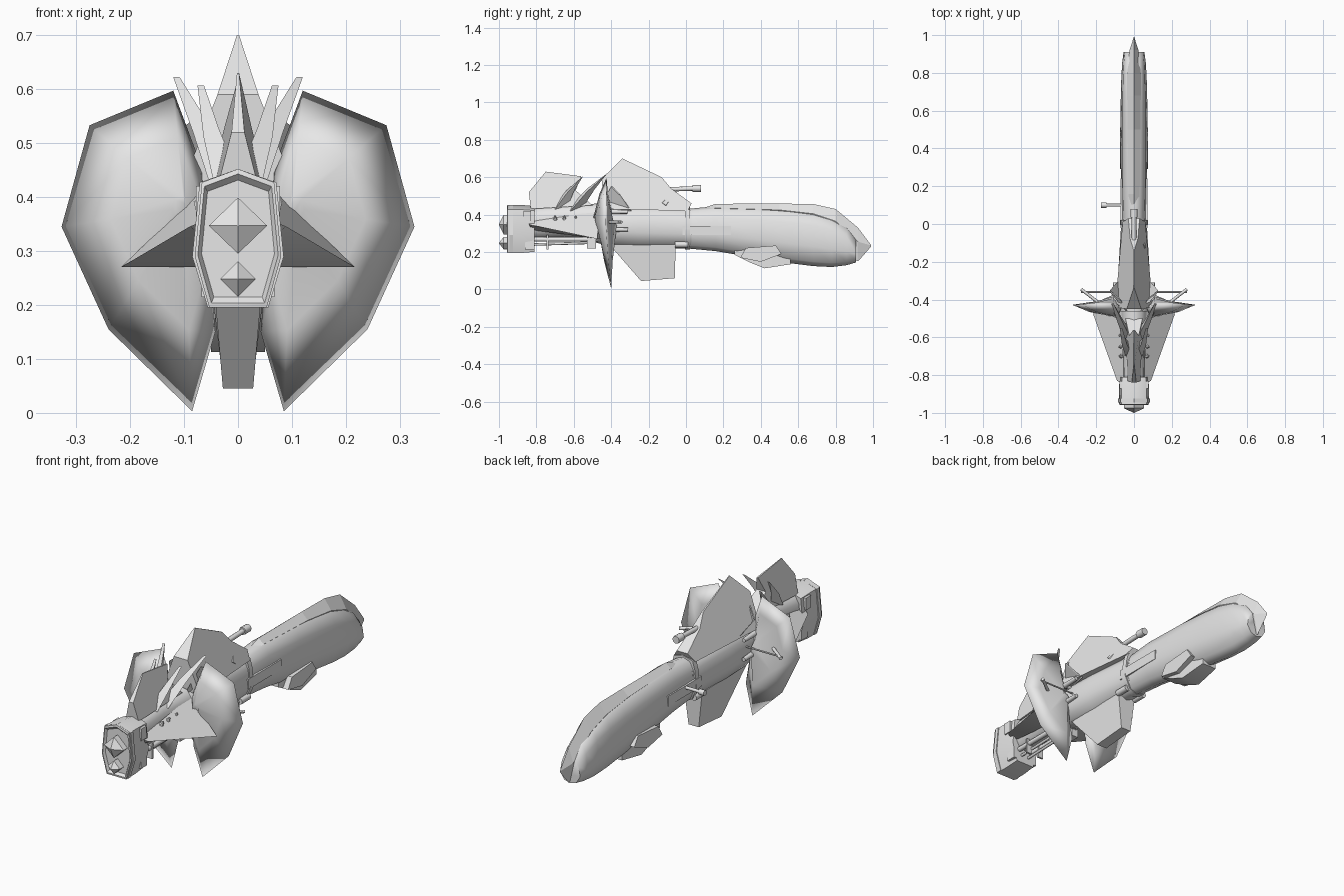
import bpy, bmesh, math
from mathutils import Vector

grey = bpy.data.materials.new("hull grey")
grey.diffuse_color = (0.8, 0.8, 0.8, 1)


def build(name, verts, faces, smooth=0):
    """Mesh object with merged points, outward normals and optional smoothing."""
    me = bpy.data.meshes.new(name)
    me.from_pydata(verts, [], faces)
    bm = bmesh.new()
    bm.from_mesh(me)
    bmesh.ops.remove_doubles(bm, verts=bm.verts, dist=1e-5)
    bmesh.ops.recalc_face_normals(bm, faces=bm.faces)
    bm.to_mesh(me)
    bm.free()
    me.materials.append(grey)
    ob = bpy.data.objects.new(name, me)
    bpy.context.collection.objects.link(ob)
    if smooth:
        bpy.ops.object.select_all(action='DESELECT')
        ob.select_set(True)
        bpy.context.view_layer.objects.active = ob
        bpy.ops.object.shade_smooth_by_angle(angle=math.radians(smooth))
    return ob


def bridge(name, rings, smooth=0):
    """Join closed rings with equal point counts and cap both ends."""
    n = len(rings[0])
    faces = [(k * n + i, k * n + (i + 1) % n, (k + 1) * n + (i + 1) % n, (k + 1) * n + i)
             for k in range(len(rings) - 1) for i in range(n)]
    faces += [tuple(range(n)), tuple((len(rings) - 1) * n + i for i in range(n))]
    return build(name, [p for r in rings for p in r], faces, smooth)


def hull_ring(y, top, bottom, width, bevel=0.55, low=0.6):
    """Symmetric hull section: ridge, round shoulders, low widest line, narrow keel."""
    h = top - bottom
    half = [(width * bevel, top - 0.06 * h), (width * 0.86, top - 0.25 * h),
            (width, bottom + 0.36 * h), (width * low, bottom + 0.08 * h)]
    right = [(x, y, z) for x, z in half]
    left = [(-x, y, z) for x, z in reversed(half)]
    return [(0, y, top)] + right + [(0, y, bottom)] + left


def fin(name, points, smooth=0):
    """Centre-line fin from (y, z, half thickness) outline points."""
    return bridge(name, [[(s * w, y, z) for y, z, w in points] for s in (1, -1)], smooth)


def rod(name, a, b, r, r2=None, sides=8):
    """Tapered rod between two points."""
    a, b = Vector(a), Vector(b)
    q = (b - a).to_track_quat('Z', 'Y')
    rings = []
    for p, rad in ((a, r), (b, r if r2 is None else r2)):
        rings.append([tuple(p + q @ Vector((rad * math.cos(t), rad * math.sin(t), 0)))
                      for t in (2 * math.pi * i / sides for i in range(sides))])
    return bridge(name, rings, 50)


def box(name, lo, hi):
    return bridge(name, [[(lo[0], y, lo[2]), (hi[0], y, lo[2]), (hi[0], y, hi[2]), (lo[0], y, hi[2])]
                         for y in (lo[1], hi[1])])


# rear hull, blunt at the stern
bridge("rear_hull", [hull_ring(*a) for a in (
    (0.00, 0.43, 0.22, 0.064), (0.16, 0.445, 0.205, 0.069), (0.40, 0.44, 0.165, 0.071),
    (0.56, 0.43, 0.14, 0.071), (0.68, 0.415, 0.125, 0.070), (0.78, 0.385, 0.120, 0.067),
    (0.86, 0.335, 0.130, 0.062), (0.91, 0.27, 0.145, 0.055))], 75)
# long dorsal ridge running down to the stern point
bridge("rear_spine", [[(0, y, top), (w, y, mid), (0, y, low), (-w, y, mid)] for y, top, mid, low, w in (
    (0.08, 0.432, 0.425, 0.40, 0.02), (0.16, 0.458, 0.435, 0.40, 0.03), (0.50, 0.459, 0.425, 0.38, 0.034),
    (0.68, 0.457, 0.405, 0.33, 0.036), (0.80, 0.430, 0.365, 0.22, 0.036), (0.92, 0.330, 0.255, 0.15, 0.024),
    (0.99, 0.237, 0.235, 0.230, 0.001))])

# mid body and neck
bridge("mid_body", [hull_ring(*a) for a in (
    (-0.48, 0.44, 0.25, 0.085), (-0.40, 0.45, 0.23, 0.09), (-0.25, 0.45, 0.22, 0.083),
    (0.03, 0.43, 0.22, 0.066))], 75)
bridge("neck", [hull_ring(*a) for a in (
    (-0.83, 0.435, 0.27, 0.062), (-0.65, 0.45, 0.28, 0.057), (-0.46, 0.46, 0.27, 0.078))], 75)
bridge("collar", [hull_ring(y, 0.44, 0.215, 0.074, 0.7) for y in (-0.005, 0.022)], 50)

# head with a deep funnel opening at the front
head = [(0, 0.452), (0.067, 0.427), (0.08, 0.29), (0.053, 0.195), (-0.053, 0.195), (-0.08, 0.29), (-0.067, 0.427)]


def scaled(k):
    return [(x * k, 0.32 + (z - 0.32) * k) for x, z in head]


bridge("head", [[(x, y, z) for x, z in ring] for ring, y in
                ((scaled(0.95), -0.81), (head, -0.88), (head, -0.955), (scaled(0.93), -0.957),
                 (scaled(0.45), -0.89))], 45)
bridge("head_band", [[(x * 1.06, y, z) for x, z in scaled(1.0)] for y in (-0.945, -0.925)])

# diamond nozzles with shallow pyramid faces
for name, z, rx, rz in (("upper_nozzle", 0.347, 0.054, 0.052), ("lower_nozzle", 0.248, 0.033, 0.033)):
    bridge(name, [[(rx * k * dx, y, z + rz * k * dz) for dx, dz in ((1, 0), (0, 1), (-1, 0), (0, -1))]
                  for y, k in ((-0.85, 1), (-0.975, 1), (-1.0, 0.03))])

# fins above and below
fin("sail", [(-0.44, 0.43, 0.10), (-0.45, 0.59, 0.038), (-0.34, 0.70, 0.002), (-0.13, 0.60, 0.004),
             (-0.08, 0.54, 0.02), (0.03, 0.46, 0.03), (0.01, 0.42, 0.06)])
fin("crest", [(-0.83, 0.43, 0.035), (-0.84, 0.52, 0.012), (-0.75, 0.63, 0.002), (-0.56, 0.605, 0.004),
              (-0.59, 0.53, 0.025), (-0.50, 0.45, 0.045)])
fin("keel_fin", [(-0.41, 0.24, 0.045), (-0.24, 0.045, 0.028), (-0.06, 0.06, 0.028), (-0.055, 0.24, 0.05)])
bridge("rear_belly_pod", [[(x, y, z) for x in (-w, w) for z in ((lo, hi) if x < 0 else (hi, lo))]
                          for y, lo, hi, w in ((0.26, 0.185, 0.23, 0.04), (0.34, 0.145, 0.23, 0.05),
                                               (0.42, 0.113, 0.23, 0.05), (0.56, 0.135, 0.22, 0.04))], 50)

shield = [(0.12, 0.597, -0.425), (0.275, 0.533, -0.425), (0.327, 0.345, -0.428), (0.24, 0.155, -0.415),
          (0.085, 0.003, -0.40), (0.042, 0.15, -0.41), (0.055, 0.30, -0.43), (0.065, 0.45, -0.435)]

for s, side in ((1, "right"), (-1, "left")):
    # bowed shield: rim, inner rings and hubs front and back
    hub = (0.10, 0.38)
    rim = [(s * x, y, z) for x, z, y in shield]

    def ring(k, depth):
        return [(s * (hub[0] + (x - hub[0]) * k), y + depth, hub[1] + (z - hub[1]) * k) for x, z, y in shield]
    bridge("shield_" + side, [ring(0.1, -0.06), ring(0.6, -0.038), rim, ring(0.6, 0.008), ring(0.1, 0.03)], 180)

    # swept delta wing in front of the shield
    build("wing_" + side, [(s * x, y, z) for x, y, z in (
        (0.055, -0.85, 0.36), (0.09, -0.83, 0.345), (0.06, -0.46, 0.42), (0.217, -0.475, 0.27),
        (0.07, -0.46, 0.27), (0.05, -0.84, 0.32))],
        [(0, 1, 3, 2), (1, 5, 4, 3), (2, 3, 4), (0, 2, 4, 5), (0, 5, 1)], 80)

    # crown of spikes spreading from the neck
    for i, (base, mid, tip) in enumerate((
            ((0.03, -0.62, 0.43), (0.07, -0.53, 0.53), (0.12, -0.42, 0.622)),
            ((0.025, -0.70, 0.44), (0.05, -0.64, 0.52), (0.075, -0.55, 0.607)))):
        b, m, t = (Vector((s * p[0], p[1], p[2])) for p in (base, mid, tip))
        wide, up = Vector((s * 0.02, 0.0, -0.012)), Vector((0, 0.07, 0.01))
        build(f"spike_{side}_{i}", [b - wide, b + wide, b + up, m - wide * 0.7, m + wide * 0.7,
                                    m + up * 0.6, t, t + Vector((-s * 0.012, 0, 0))],
              [(0, 1, 2), (0, 1, 4, 3), (1, 2, 5, 4), (2, 0, 3, 5), (3, 4, 6, 7), (4, 5, 6), (5, 3, 7, 6)], 60)
    # slanted shoulder plate
    bridge("shoulder_plate_" + side, [[(s * x, y + d, z) for x, y, z in (
        (0.035, -0.47, 0.43), (0.075, -0.40, 0.55), (0.128, -0.36, 0.508), (0.075, -0.30, 0.42))]
        for d in (0, 0.008)])
    # shield struts, crossbar and rear-facing guns
    rod("strut_" + side, (s * 0.17, -0.43, 0.36), (s * 0.28, -0.345, 0.36), 0.008)
    rod("crossbar_" + side, (s * 0.06, -0.36, 0.36), (s * 0.28, -0.36, 0.36), 0.004, sides=6)
    for z in (0.32, 0.415):
        rod(f"gun_{side}", (s * 0.095, -0.44, z), (s * 0.10, -0.31, z), 0.014, 0.010)
        rod(f"gun_mount_{side}", (s * 0.06, -0.40, z), (s * 0.10, -0.40, z), 0.01)
    # neck underside pipes, bracket and small wing bumps
    rod("neck_pipe_" + side, (s * 0.035, -0.83, 0.268), (s * 0.035, -0.44, 0.268), 0.012)
    rod("thin_pipe_" + side, (s * 0.02, -0.83, 0.24), (s * 0.02, -0.50, 0.25), 0.007)
    box("pipe_block_" + side, (s * 0.035 - 0.018, -0.53, 0.22), (s * 0.035 + 0.018, -0.48, 0.28))
    box("pipe_bracket_" + side, (s * 0.035 - 0.015, -0.745, 0.215), (s * 0.035 + 0.015, -0.735, 0.29))
    for y, z in ((-0.70, 0.385), (-0.65, 0.385), (-0.59, 0.385)):
        rod("wing_bump_" + side, (s * 0.068, y, z - 0.01), (s * 0.080, y, z + 0.008), 0.012, 0.003, 6)
    # cheek vents and feet beside the head
    box("head_vent_" + side, (s * 0.07 - 0.008, -0.87, 0.36), (s * 0.07 + 0.008, -0.83, 0.42))
    box("head_foot_" + side, (s * 0.058 - 0.01, -0.86, 0.215), (s * 0.058 + 0.01, -0.81, 0.28))
    # slanted panel on the rear flank and thin fairing at the collar
    bridge("flank_panel_" + side, [[(s * x, y, z) for y, z in (
        (0.29, 0.17), (0.32, 0.222), (0.48, 0.235), (0.51, 0.19), (0.40, 0.148))] for x in (0.04, 0.073)])
    box("side_fairing_" + side, (s * 0.064 - 0.007, -0.02, 0.29), (s * 0.064 + 0.007, 0.24, 0.34))
    rod("collar_lug_" + side, (s * 0.05, -0.06, 0.24), (s * 0.05, 0.01, 0.24), 0.016)

# top cannon, its foot, and the side handle
rod("top_cannon", (0, -0.10, 0.535), (0, 0.05, 0.54), 0.012)
rod("cannon_muzzle", (0, 0.035, 0.54), (0, 0.08, 0.54), 0.019)
rod("cannon_foot", (0.01, -0.06, 0.52), (0.045, -0.12, 0.45), 0.016, 0.022, 6)
rod("side_handle", (-0.05, 0.10, 0.33), (-0.16, 0.10, 0.33), 0.008)
rod("handle_grip", (-0.145, 0.10, 0.33), (-0.175, 0.10, 0.33), 0.014)
